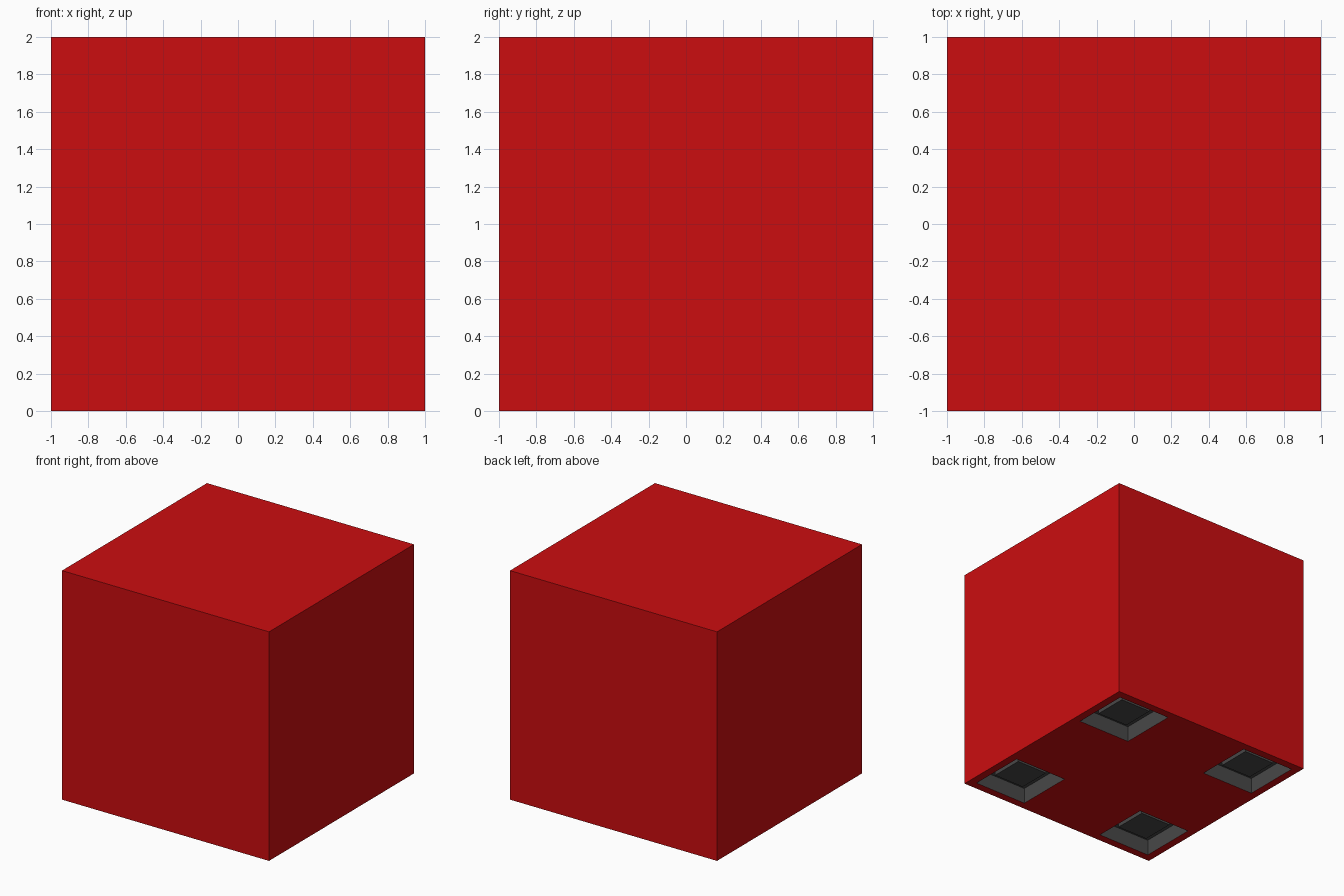
import bpy, bmesh
from mathutils import Matrix, Vector

if "Cube" in bpy.data.objects:
    bpy.data.objects.remove(bpy.data.objects["Cube"])

CENTRE, HALF, DEPTH = 0.67, 0.26, 0.14   # foot pocket position, half width, depth
PAD_HALF, PAD_Z = 0.15, 0.067            # inner pad half width and underside height
SPOTS = [(sx, sy) for sx in (-1, 1) for sy in (-1, 1)]


def material(name, colour):
    mat = bpy.data.materials.new(name)
    mat.diffuse_color = colour
    mat.use_nodes = True
    mat.node_tree.nodes["Principled BSDF"].inputs["Base Color"].default_value = mat.diffuse_color
    return mat


def box(name, x, y, half, z0, z1, mat=None, open_bottom=False):
    """Square box; open_bottom makes an inward-facing shell."""
    bm = bmesh.new()
    place = Matrix.Translation(Vector((x, y, (z0 + z1) / 2)))
    size = Matrix.Diagonal((half * 2, half * 2, z1 - z0, 1))
    bmesh.ops.create_cube(bm, size=1, matrix=place @ size)
    if open_bottom:
        bottom = [f for f in bm.faces if f.calc_center_median().z < z0 + 1e-4]
        bmesh.ops.delete(bm, geom=bottom, context='FACES')
        bmesh.ops.reverse_faces(bm, faces=bm.faces[:])
    mesh = bpy.data.meshes.new(name)
    bm.to_mesh(mesh)
    bm.free()
    obj = bpy.data.objects.new(name, mesh)
    bpy.context.collection.objects.link(obj)
    if mat:
        mesh.materials.append(mat)
    return obj


red = material("red_paint", (0.60, 0.004, 0.005, 1))
dark = material("dark_rubber", (0.065, 0.065, 0.065, 1))

# Cube body
body = box("cube_body", 0, 0, 1, 0, 2, red)

for i, (sx, sy) in enumerate(SPOTS):
    x, y = sx * CENTRE, sy * CENTRE
    # Pocket cut into the underside
    cutter = box("pocket_cutter", x, y, HALF, -0.1, DEPTH + 0.01)
    cutter.hide_render = True
    mod = body.modifiers.new("pocket", 'BOOLEAN')
    mod.operation = 'DIFFERENCE'
    mod.solver = 'EXACT'
    mod.object = cutter
    bpy.context.view_layer.objects.active = body
    bpy.ops.object.modifier_apply(modifier=mod.name)
    bpy.data.objects.remove(cutter, do_unlink=True)
    # Dark lining of the pocket and the pad inside it
    box(f"pocket_lining_{i + 1}", x, y, HALF - 0.001, 0, DEPTH, dark, open_bottom=True)
    box(f"foot_pad_{i + 1}", x, y, PAD_HALF, PAD_Z, DEPTH, dark)
